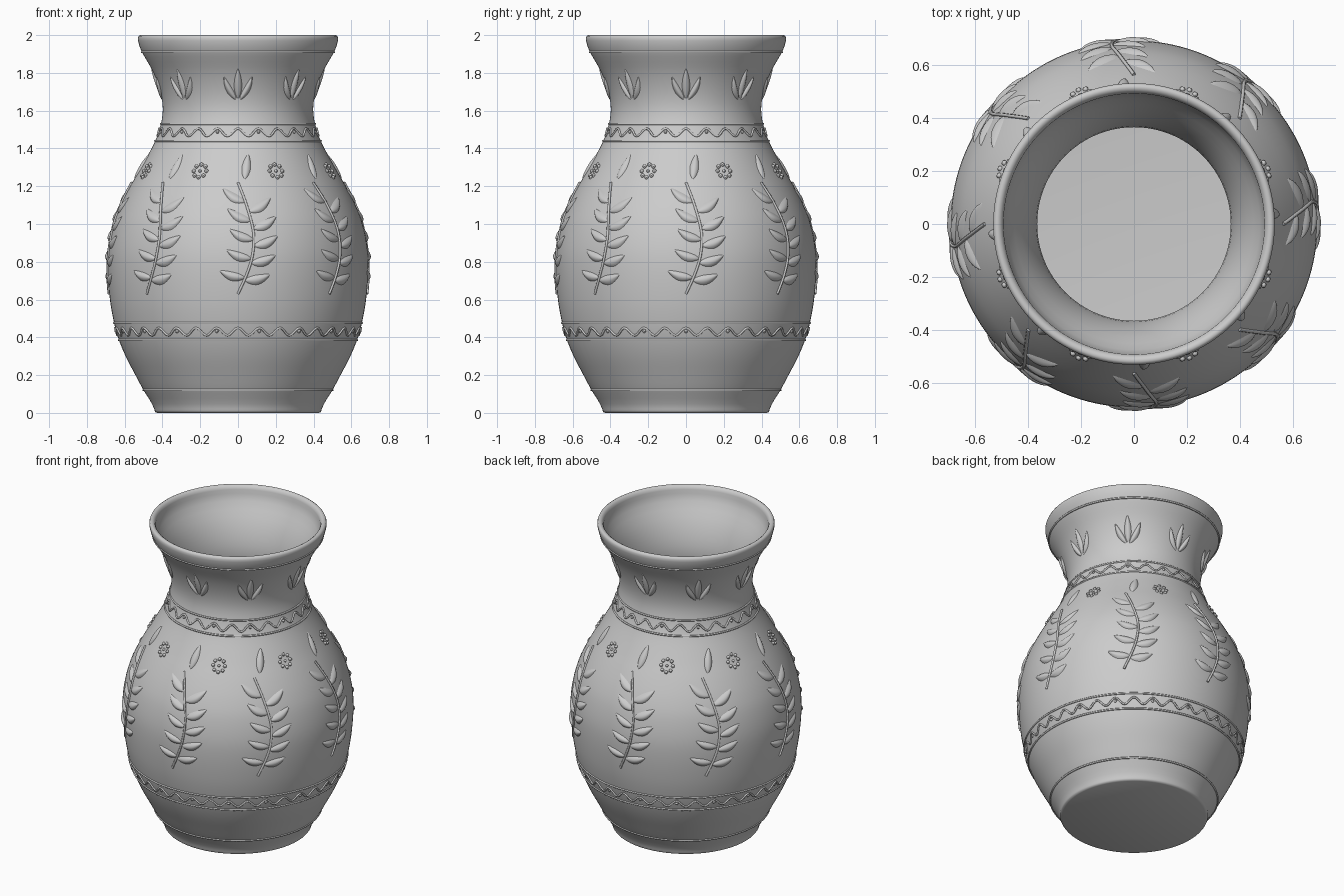
import bpy, bmesh, math
from mathutils import Matrix

if "Cube" in bpy.data.objects:
    bpy.data.objects.remove(bpy.data.objects["Cube"])

# Outer profile as (height, radius)
PROFILE = [(0.02, 0.443), (0.06, 0.462), (0.12, 0.5), (0.2, 0.543), (0.3, 0.595), (0.39, 0.632),
           (0.48, 0.657), (0.6, 0.678), (0.75, 0.69), (0.87, 0.686), (1.0, 0.66), (1.1, 0.622),
           (1.2, 0.571), (1.3, 0.513), (1.44, 0.438), (1.53, 0.408), (1.61, 0.398), (1.7, 0.411),
           (1.8, 0.447), (1.9, 0.503), (1.93, 0.518), (1.97, 0.529)]
# Stem centre line as (height, sideways offset)
STEM = [(0.63, 0.0), (0.73, 0.045), (0.83, 0.076), (0.95, 0.083), (1.1, 0.045), (1.22, 0.0)]


def smooth(pts, x):
    """Smooth curve through (x, y) points."""
    x = max(pts[0][0], min(pts[-1][0], x))
    n = len(pts)
    i = next(k for k in range(n - 1) if x <= pts[k + 1][0])

    def slope(k):
        a, b = pts[max(k - 1, 0)], pts[min(k + 1, n - 1)]
        return (b[1] - a[1]) / (b[0] - a[0])
    (x0, y0), (x1, y1) = pts[i], pts[i + 1]
    h = x1 - x0
    t = (x - x0) / h
    return ((2*t**3 - 3*t**2 + 1) * y0 + (t**3 - 2*t**2 + t) * h * slope(i)
            + (3*t**2 - 2*t**3) * y1 + (t**3 - t**2) * h * slope(i + 1))


def radius(z):
    return smooth(PROFILE, z)


def on_vase(az, u, z, lift=0.0):
    """Point on the wall: az = motif direction, u = sideways distance."""
    r = radius(z)
    a = az + u / r
    return ((r + lift) * math.sin(a), -(r + lift) * math.cos(a), z)


def add_mesh(name, bm):
    bmesh.ops.recalc_face_normals(bm, faces=bm.faces)
    me = bpy.data.meshes.new(name)
    bm.to_mesh(me)
    bm.free()
    ob = bpy.data.objects.new(name, me)
    bpy.context.collection.objects.link(ob)
    bpy.ops.object.select_all(action='DESELECT')
    ob.select_set(True)
    bpy.context.view_layer.objects.active = ob
    bpy.ops.object.shade_smooth_by_angle(angle=math.radians(40))
    return ob


def add_tubes(name, paths, thick, cyclic):
    cu = bpy.data.curves.new(name, 'CURVE')
    cu.dimensions = '3D'
    cu.bevel_depth = thick
    cu.bevel_resolution = 1
    cu.use_fill_caps = True
    for path in paths:
        sp = cu.splines.new('POLY')
        sp.points.add(len(path) - 1)
        for p, co in zip(sp.points, path):
            p.co = (*co, 1)
        sp.use_cyclic_u = cyclic
        sp.use_smooth = True
    ob = bpy.data.objects.new(name, cu)
    bpy.context.collection.objects.link(ob)
    bpy.ops.object.select_all(action='DESELECT')
    ob.select_set(True)
    bpy.context.view_layer.objects.active = ob
    bpy.ops.object.convert(target='MESH')


def add_leaf(bm, az, u, z, angle, length, width, bend=0.0, height=0.016):
    """Domed leaf lying on the wall; angle is measured from straight up."""
    n, m = 10, 6
    rows = []
    for i in range(n + 1):
        t = i / n
        half = width / 2 * math.sin(math.pi * t ** 0.85) ** 0.8 if 0 < i < n else 0.0008
        row = []
        for j in range(m + 1):
            s = 2 * j / m - 1
            along, across = t * length, s * half + bend * math.sin(math.pi * t)
            du = along * math.sin(angle) + across * math.cos(angle)
            dz = along * math.cos(angle) - across * math.sin(angle)
            lift = height * (1 - s * s) * math.sin(math.pi * t) ** 0.6 - 0.002 if 0 < i < n else -0.002
            row.append(bm.verts.new(on_vase(az, u + du, z + dz, lift)))
        rows.append(row)
    for a, b in zip(rows, rows[1:]):
        for j in range(m):
            bm.faces.new((a[j], a[j + 1], b[j + 1], b[j]))


def add_dot(bm, co, r):
    bmesh.ops.create_uvsphere(bm, u_segments=8, v_segments=6, radius=r, matrix=Matrix.Translation(co))


# Vase body: outer wall, rounded lip, inner wall and floor, spun around z
outline = [(0, 0), (0.428, 0), (0.437, 0.004), (0.442, 0.011)]
outline += [(radius(z), z) for z in (0.02 + 1.95 * i / 70 for i in range(71))]
outline += [(0.53, 1.985), (0.526, 1.995), (0.518, 2.0), (0.508, 1.999), (0.498, 1.992), (0.491, 1.975)]
outline += [(radius(z) - 0.034, z) for z in (1.95 - 1.87 * i / 45 for i in range(46))]
outline += [(0.42, 0.062), (0.4, 0.06), (0, 0.06)]
bm = bmesh.new()
verts = [bm.verts.new((r, 0, z)) for r, z in outline]
edges = [bm.edges.new(pair) for pair in zip(verts, verts[1:])]
bmesh.ops.spin(bm, geom=verts + edges, cent=(0, 0, 0), axis=(0, 0, 1), angle=math.tau, steps=128)
bmesh.ops.remove_doubles(bm, verts=bm.verts, dist=0.0002)
add_mesh("vase_body", bm)

# Raised line rings
ring_paths = [[on_vase(math.tau * i / 128, 0, z) for i in range(128)]
              for z in (0.12, 0.385, 0.475, 1.44, 1.53, 1.91)]
add_tubes("line_rings", ring_paths, 0.006, True)

# Wavy bands with small dots
bands = [("lower", 0.43, 36, 18), ("upper", 1.485, 24, 12)]
for label, z, waves, dots in bands:
    steps = waves * 10
    path = [on_vase(math.tau * i / steps, 0, z + 0.02 * math.cos(math.tau * i * waves / steps), 0.002)
            for i in range(steps)]
    add_tubes(label + "_wave", [path], 0.006, True)
    bm = bmesh.new()
    for k in range(dots):
        add_dot(bm, on_vase(math.tau * (k + 0.5) / dots, 0, z + 0.002), 0.009)
    add_mesh(label + "_band_dots", bm)

# Eight leafy sprigs around the belly
eighths = [math.tau * k / 8 for k in range(8)]
stem_z = [0.63 + 0.59 * i / 24 for i in range(25)]
add_tubes("sprig_stems", [[on_vase(a, smooth(STEM, z), z, 0.002) for z in stem_z] for a in eighths],
          0.007, False)
bm = bmesh.new()
for a in eighths:
    add_leaf(bm, a, 0.035, 1.235, math.radians(8), 0.14, 0.05)
    for i in range(5):
        zl, zr = 1.115 - 0.1 * i, 1.065 - 0.091 * i
        add_leaf(bm, a, smooth(STEM, zl), zl, math.radians(-58 - 4 * i), 0.145, 0.05, 0.012 - 0.024)
        add_leaf(bm, a, smooth(STEM, zr), zr, math.radians(57 + 5 * i), 0.145, 0.055, 0.012)
add_mesh("sprig_leaves", bm)

# Dotted flowers between the sprigs
bm = bmesh.new()
for a in eighths:
    mid = a + math.tau / 16
    add_dot(bm, on_vase(mid, 0, 1.28), 0.009)
    for k in range(8):
        t = math.tau * k / 8
        add_dot(bm, on_vase(mid, 0.036 * math.cos(t), 1.28 + 0.034 * math.sin(t)), 0.011)
add_mesh("dotted_flowers", bm)

# Three-leaf tufts around the neck
bm = bmesh.new()
for a in eighths:
    add_leaf(bm, a, 0, 1.66, 0, 0.165, 0.045)
    for side in (-1, 1):
        add_leaf(bm, a, side * 0.008, 1.655, side * math.radians(28), 0.145, 0.036, side * 0.008)
add_mesh("neck_tufts", bm)
